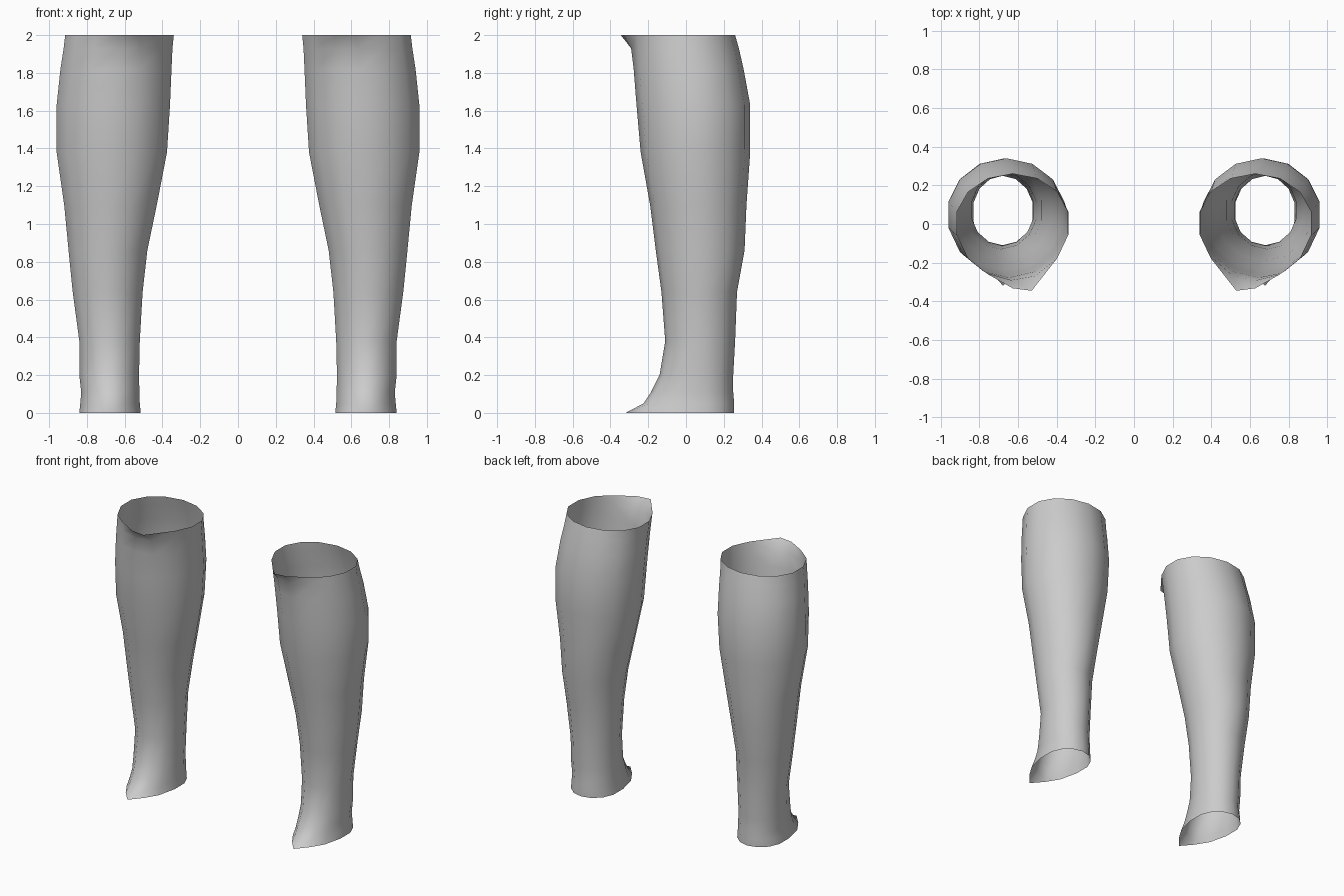
import bpy, bmesh, math

cube = bpy.data.objects.get("Cube")
if cube:
    bpy.data.objects.remove(cube, do_unlink=True)

grey = bpy.data.materials.new("plain_grey")
grey.use_nodes = True
colour = (0.6, 0.6, 0.6, 1)
grey.diffuse_color = colour
grey.node_tree.nodes["Principled BSDF"].inputs["Base Color"].default_value = colour

SEGMENTS = 14
# Cross-sections: height, inner x, outer x, front y, back y, widest y, flare
RINGS = [
    (0.00, .515, .84, -.27, .255, .07, 0),
    (0.05, .52, .835, -.225, .255, .07, 0),
    (0.11, .522, .83, -.185, .25, .07, 0),
    (0.20, .524, .84, -.14, .25, .07, 0),
    (0.38, .52, .84, -.11, .26, .07, 0),
    (0.64, .505, .875, -.13, .27, .07, 0),
    (0.86, .48, .897, -.16, .31, .07, 0),
    (1.10, .43, .92, -.19, .32, .06, 0),
    (1.38, .376, .96, -.24, .34, .05, 0),
    (1.63, .36, .96, -.262, .34, .05, 0),
    (1.82, .352, .94, -.277, .305, .03, 0),
    (1.93, .347, .923, -.283, .28, .01, .015),
    (2.00, .34, .915, -.29, .26, .01, .085),
]


def ring_point(ring, i, side):
    z, inner, outer, front, back, mid, flare = ring
    a = -math.pi / 2 + i * 2 * math.pi / SEGMENTS
    half = (outer - inner) / 2 / math.cos(math.pi / SEGMENTS)
    x = (inner + outer) / 2 + half * math.cos(a)
    y = mid + ((back - mid) if math.sin(a) > 0 else (mid - front)) * math.sin(a)
    # Turned-out lip at the inner front of the top opening
    if i in (0, SEGMENTS - 1):
        y -= flare * (0.5 if i == 0 else 1)
        x += flare * (0 if i == 0 else 0.35)
    # Small pointed tip over the toes
    if z == 0 and i == 0:
        y -= 0.05
    return side * x, y, z


def make_leg(name, side):
    bm = bmesh.new()
    loops = [[bm.verts.new(ring_point(r, i, side)) for i in range(SEGMENTS)] for r in RINGS]
    for low, high in zip(loops, loops[1:]):
        for i in range(SEGMENTS):
            j = (i + 1) % SEGMENTS
            face = [low[i], low[j], high[j], high[i]]
            bm.faces.new(face if side > 0 else face[::-1])
    mesh = bpy.data.meshes.new(name)
    bm.to_mesh(mesh)
    bm.free()
    mesh.materials.append(grey)
    mesh.shade_smooth()
    obj = bpy.data.objects.new(name, mesh)
    bpy.context.collection.objects.link(obj)


# Two open, hollow leg sleeves
make_leg("left_leg_sleeve", 1)
make_leg("right_leg_sleeve", -1)
